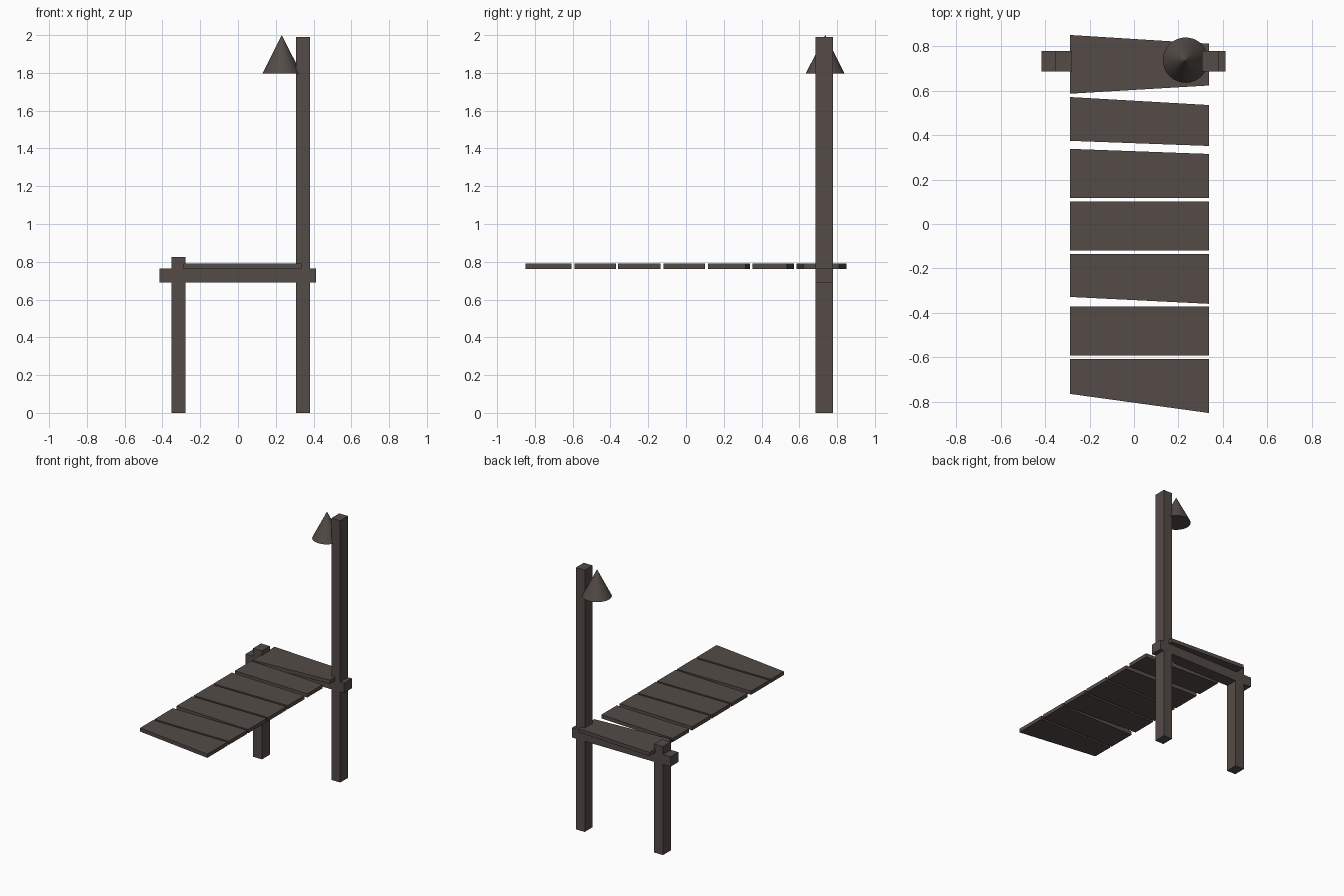
import bpy, bmesh

if "Cube" in bpy.data.objects:
    bpy.data.objects.remove(bpy.data.objects["Cube"])

wood = bpy.data.materials.new("dark_weathered_wood")
wood.diffuse_color = (0.088, 0.071, 0.063, 1)
wood.use_nodes = True
wood.node_tree.nodes["Principled BSDF"].inputs["Base Color"].default_value = wood.diffuse_color


def add_object(name, bm):
    bmesh.ops.recalc_face_normals(bm, faces=bm.faces[:])
    mesh = bpy.data.meshes.new(name)
    bm.to_mesh(mesh)
    bm.free()
    mesh.materials.append(wood)
    obj = bpy.data.objects.new(name, mesh)
    bpy.context.collection.objects.link(obj)
    return obj


def slab(name, outline, z0, z1):
    """Extrude a flat outline straight up from z0 to z1."""
    bm = bmesh.new()
    face = bm.faces.new([bm.verts.new((x, y, z0)) for x, y in outline])
    ext = bmesh.ops.extrude_face_region(bm, geom=[face], use_keep_orig=True)
    top = [v for v in ext["geom"] if isinstance(v, bmesh.types.BMVert)]
    bmesh.ops.translate(bm, verts=top, vec=(0, 0, z1 - z0))
    return add_object(name, bm)


def box(name, x0, x1, y0, y1, z0, z1):
    return slab(name, [(x0, y0), (x1, y0), (x1, y1), (x0, y1)], z0, z1)


# Support frame at the far end
Y0, Y1 = 0.685, 0.779
box("short_post", -0.352, -0.278, Y0, Y1, 0, 0.825)
box("lamp_post", 0.306, 0.380, Y0, Y1, 0, 1.99)
box("cross_beam", -0.416, 0.412, Y0, Y1, 0.689, 0.764)

# Walkway planks: left back, left front, right back, right front y
planks = [
    (0.850, 0.586, 0.811, 0.623),
    (0.571, 0.374, 0.535, 0.351),
    (0.338, 0.117, 0.315, 0.117),
    (0.101, -0.119, 0.101, -0.119),
    (-0.135, -0.328, -0.135, -0.359),
    (-0.371, -0.591, -0.371, -0.591),
    (-0.607, -0.764, -0.607, -0.850),
]
XL, XR = -0.288, 0.337
for i, (lb, lf, rb, rf) in enumerate(planks, 1):
    slab(f"plank_{i}", [(XL, lf), (XR, rf), (XR, rb), (XL, lb)], 0.762, 0.790)

# Conical lamp shade
bm = bmesh.new()
bmesh.ops.create_cone(bm, cap_ends=True, segments=32, radius1=0.102, radius2=0, depth=0.202)
bmesh.ops.remove_doubles(bm, verts=bm.verts[:], dist=1e-5)
bmesh.ops.translate(bm, verts=bm.verts[:], vec=(0.232, 0.737, 1.899))
add_object("lamp_shade", bm)
